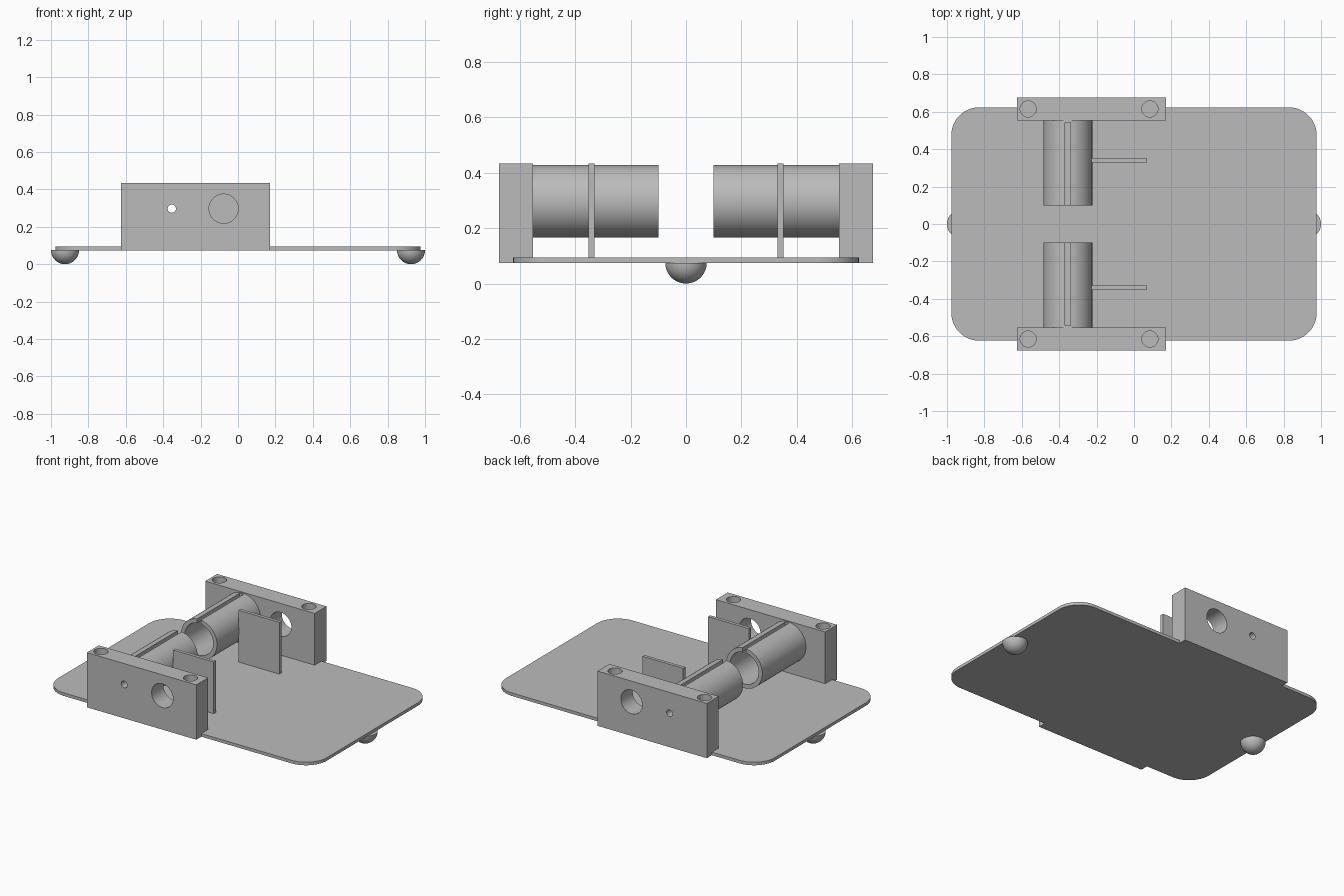
import bpy, bmesh, math
from mathutils import Vector

cube = bpy.data.objects.get("Cube")
if cube:
    bpy.data.objects.remove(cube, do_unlink=True)

grey = bpy.data.materials.new("plain grey")
grey.use_nodes = True
GREY = (0.5, 0.5, 0.5, 1)
grey.diffuse_color = GREY
grey.node_tree.nodes["Principled BSDF"].inputs["Base Color"].default_value = GREY

BASE, FLOOR, TOP = 0.074, 0.094, 0.434   # plate underside, plate top, block top
AXIS_X, AXIS_Z = -0.354, 0.297           # tube axis


def add_object(name, bm):
    mesh = bpy.data.meshes.new(name)
    bmesh.ops.recalc_face_normals(bm, faces=bm.faces)
    bm.to_mesh(mesh)
    bm.free()
    mesh.materials.append(grey)
    obj = bpy.data.objects.new(name, mesh)
    bpy.context.collection.objects.link(obj)
    return obj


def box(name, lo, hi):
    lo, hi = Vector(lo), Vector(hi)
    bm = bmesh.new()
    bmesh.ops.create_cube(bm, size=1)
    bmesh.ops.scale(bm, vec=hi - lo, verts=bm.verts)
    bmesh.ops.translate(bm, vec=(lo + hi) / 2, verts=bm.verts)
    return add_object(name, bm)


def cylinder(name, start, end, radius):
    start, end = Vector(start), Vector(end)
    bm = bmesh.new()
    bmesh.ops.create_cone(bm, cap_ends=True, segments=64, radius1=radius,
                          radius2=radius, depth=(end - start).length)
    turn = (end - start).to_track_quat('Z', 'Y').to_matrix()
    bmesh.ops.rotate(bm, matrix=turn, verts=bm.verts)
    bmesh.ops.translate(bm, vec=(start + end) / 2, verts=bm.verts)
    return add_object(name, bm)


def select(obj):
    bpy.ops.object.select_all(action='DESELECT')
    obj.select_set(True)
    bpy.context.view_layer.objects.active = obj


def cut(obj, cutters):
    for cutter in cutters:
        select(obj)
        mod = obj.modifiers.new("cut", 'BOOLEAN')
        mod.operation = 'DIFFERENCE'
        mod.solver = 'EXACT'
        mod.object = cutter
        bpy.ops.object.modifier_apply(modifier=mod.name)
        bpy.data.objects.remove(cutter, do_unlink=True)


def smooth(obj):
    select(obj)
    bpy.ops.object.shade_smooth_by_angle(angle=math.radians(30))


# Base plate with rounded corners
bm = bmesh.new()
bmesh.ops.create_cube(bm, size=1)
bmesh.ops.scale(bm, vec=(1.954, 1.248, FLOOR - BASE), verts=bm.verts)
bmesh.ops.translate(bm, vec=(0, 0, (BASE + FLOOR) / 2), verts=bm.verts)
corners = [e for e in bm.edges
           if abs(e.verts[0].co.z - e.verts[1].co.z) > 0.01]
bmesh.ops.bevel(bm, geom=corners, offset=0.15, segments=14, profile=0.5,
                affect='EDGES')
smooth(add_object("base_plate", bm))

for side, s in (("front", -1), ("back", 1)):
    # Side block with axle hole, small hole and two screw holes
    block = box(side + "_block", (-0.625, min(s * 0.553, s * 0.676), BASE),
                (0.17, max(s * 0.553, s * 0.676), TOP))
    holes = [cylinder("cutter", (x, s * 0.5, AXIS_Z), (x, s * 0.75, AXIS_Z), r)
             for x, r in ((-0.077, 0.078), (AXIS_X, 0.022))]
    holes += [cylinder("cutter", (x, s * 0.615, TOP - 0.2),
                       (x, s * 0.615, TOP + 0.1), 0.043)
              for x in (-0.566, 0.085)]
    cut(block, holes)
    smooth(block)

    # Hollow tube with a slot along its top
    tube = cylinder(side + "_tube", (AXIS_X, s * 0.1, AXIS_Z),
                    (AXIS_X, s * 0.555, AXIS_Z), 0.131)
    bore = cylinder("cutter", (AXIS_X, s * 0.05, AXIS_Z),
                    (AXIS_X, s * 0.6, AXIS_Z), 0.104)
    slot = box("cutter", (AXIS_X - 0.014, min(s * 0.05, s * 0.543), AXIS_Z + 0.05),
               (AXIS_X + 0.014, max(s * 0.05, s * 0.543), TOP + 0.1))
    cut(tube, [bore, slot])
    smooth(tube)

    # Thin upright fin beside the tube
    box(side + "_fin", (-0.226, s * 0.341 - 0.011, FLOOR - 0.005),
        (0.07, s * 0.341 + 0.011, TOP))

# Half-ball feet under both ends
for side, s in (("right", -1), ("left", 1)):
    bm = bmesh.new()
    bmesh.ops.create_uvsphere(bm, u_segments=40, v_segments=24, radius=0.075)
    cutting = bmesh.ops.bisect_plane(
        bm, geom=bm.verts[:] + bm.edges[:] + bm.faces[:], dist=0.0001,
        plane_co=(0, 0, 0), plane_no=(0, 0, 1), clear_outer=True)
    rim = [e for e in bm.edges if e.is_boundary]
    bmesh.ops.edgeloop_fill(bm, edges=rim)
    bmesh.ops.translate(bm, vec=(s * 0.925, 0, 0.075), verts=bm.verts)
    smooth(add_object(side + "_foot", bm))
